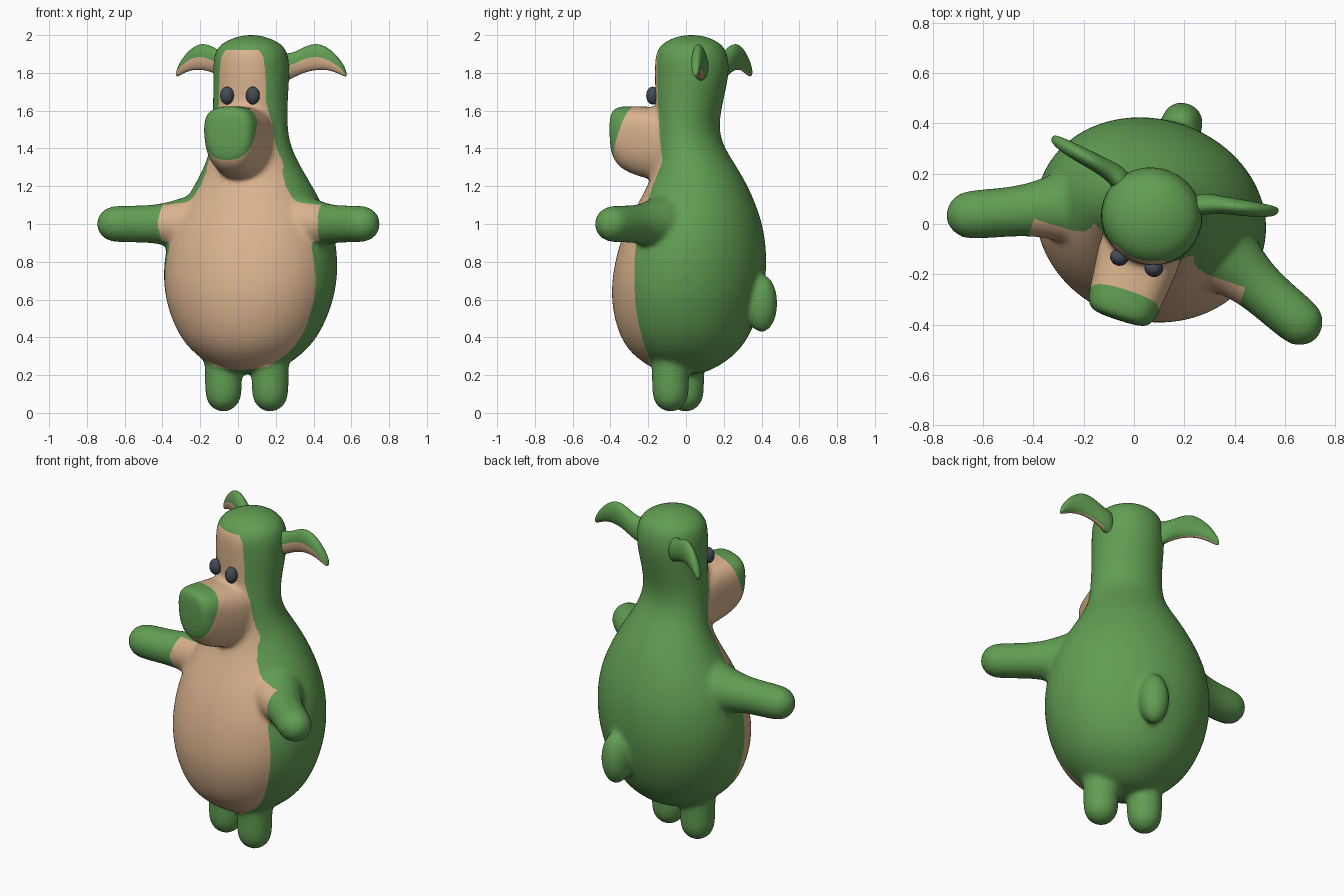
import bpy, bmesh, math
from mathutils import Vector, Matrix

cube = bpy.data.objects.get("Cube")
if cube:
    bpy.data.objects.remove(cube)

# The figure is built facing -y, then turned slightly
PLACE = Matrix.Translation((0.065, 0.015, 0)) @ Matrix.Rotation(math.radians(-18), 4, 'Z')


def material(name, rgb):
    m = bpy.data.materials.new(name)
    m.use_nodes = True
    m.diffuse_color = (*rgb, 1)
    m.node_tree.nodes["Principled BSDF"].inputs["Base Color"].default_value = (*rgb, 1)
    return m


GREEN = material("green fur", (0.12, 0.34, 0.085))
TAN = material("tan fur", (0.70, 0.45, 0.27))
DARK = material("dark eye", (0.055, 0.07, 0.09))


def link(name, bm, *mats):
    bmesh.ops.recalc_face_normals(bm, faces=bm.faces)
    mesh = bpy.data.meshes.new(name)
    bm.to_mesh(mesh)
    bm.free()
    for m in mats:
        mesh.materials.append(m)
    mesh.polygons.foreach_set("use_smooth", [True] * len(mesh.polygons))
    ob = bpy.data.objects.new(name, mesh)
    bpy.context.collection.objects.link(ob)
    return ob


def loft(bm, rings):
    """Skin a list of equal rings and close both ends."""
    loops = [[bm.verts.new(p) for p in r] for r in rings]
    n = len(loops[0])
    for a, b in zip(loops, loops[1:]):
        for i in range(n):
            j = (i + 1) % n
            bm.faces.new((a[i], a[j], b[j], b[i]))
    for cap in (loops[0], loops[-1]):
        bm.faces.new(cap)


def bake(ob):
    """Return the evaluated mesh and remove the helper object."""
    dg = bpy.context.evaluated_depsgraph_get()
    mesh = bpy.data.meshes.new_from_object(ob.evaluated_get(dg))
    bpy.data.objects.remove(ob)
    return mesh


def angles(n):
    return [2 * math.pi * i / n for i in range(n)]


def tube(bm, path, radii):
    path = [Vector(p) for p in path]
    d = (path[-1] - path[0]).normalized()
    # hemispherical tip
    tip, r = path[-1], radii[-1]
    for t in (30, 55, 75, 86):
        path.append(tip + d * r * math.sin(math.radians(t)))
        radii = radii + [r * math.cos(math.radians(t))]
    side = d.orthogonal().normalized()
    up = d.cross(side)
    loft(bm, [[p + (side * math.cos(a) + up * math.sin(a)) * r for a in angles(24)]
              for p, r in zip(path, radii)])


def power(x, e):
    return math.copysign(abs(x) ** e, x)


parts = bmesh.new()

# Body, neck and head: height, half width, front, back
profile = [(0.205, 0.06, -0.08, 0.05), (0.225, 0.16, -0.18, 0.12), (0.30, 0.275, -0.295, 0.24),
           (0.40, 0.375, -0.37, 0.32), (0.60, 0.46, -0.415, 0.39), (0.80, 0.475, -0.39, 0.412),
           (1.0, 0.437, -0.325, 0.392), (1.2, 0.32, -0.207, 0.314), (1.32, 0.25, -0.17, 0.24),
           (1.42, 0.215, -0.17, 0.175), (1.52, 0.203, -0.17, 0.152), (1.65, 0.2, -0.175, 0.18),
           (1.8, 0.205, -0.18, 0.218), (1.9, 0.2, -0.178, 0.208), (1.95, 0.17, -0.15, 0.18),
           (1.985, 0.10, -0.09, 0.12), (2.002, 0.03, -0.02, 0.05)]
loft(parts, [[(w * math.cos(a), (f + b) / 2 + (b - f) / 2 * math.sin(a), z) for a in angles(32)]
             for z, w, f, b in profile])

# Snout: depth, centre height, half width, half height
snout = [(-0.05, 1.42, 0.175, 0.19), (-0.19, 1.425, 0.16, 0.195), (-0.29, 1.44, 0.148, 0.185),
         (-0.36, 1.455, 0.142, 0.17), (-0.405, 1.475, 0.125, 0.145), (-0.418, 1.48, 0.08, 0.09)]
loft(parts, [[(w * power(math.cos(a), 0.75) * (1 + 0.16 * math.sin(a)), y,
               z + h * power(math.sin(a), 0.75)) for a in angles(32)] for y, z, w, h in snout])

# Arms and legs
for s in (-1, 1):
    tube(parts, [(s * 0.15, 0, 1.0), (s * 0.34, -0.05, 1.0), (s * 0.44, -0.095, 1.0),
                 (s * 0.55, -0.145, 1.0), (s * 0.685, -0.2, 1.0)], [0.2, 0.15, 0.11, 0.098, 0.1])
    tube(parts, [(s * 0.13, -0.06, 0.4), (s * 0.13, -0.06, 0.25), (s * 0.13, -0.06, 0.105)],
         [0.11, 0.098, 0.1])

# Tail stub
bmesh.ops.create_uvsphere(parts, u_segments=24, v_segments=16, radius=1,
                          matrix=Matrix.Translation((0, 0.405, 0.58))
                          @ Matrix.Diagonal((0.085, 0.085, 0.155, 1)))

# Blend all of it into one soft skin
ob = link("blend_helper", parts)
ob.modifiers.new("round", 'SUBSURF').levels = 2
rm = ob.modifiers.new("fuse", 'REMESH')
rm.mode = 'VOXEL'
rm.voxel_size = 0.014
sm = ob.modifiers.new("soften", 'SMOOTH')
sm.factor = 0.5
sm.iterations = 12
skin = bake(ob)

bm = bmesh.new()
bm.from_mesh(skin)
bpy.data.meshes.remove(skin)


def cut(co, no, keep):
    faces = [f for f in bm.faces if keep(f.calc_center_median())]
    geom = faces + list({e for f in faces for e in f.edges}) + list({v for f in faces for v in f.verts})
    bmesh.ops.bisect_plane(bm, geom=geom, dist=0.0005, plane_co=co, plane_no=no)


# Edge of the tan front as (height, depth)
edge = [(0.15, -0.19), (0.3, -0.145), (0.55, -0.165), (0.85, -0.17), (1.2, -0.125),
        (1.33, -0.08), (1.45, -0.105), (1.65, -0.13), (1.92, -0.137)]


def edge_at(z):
    for (z0, y0), (z1, y1) in zip(edge, edge[1:]):
        if z0 <= z <= z1:
            return y0 + (y1 - y0) * (z - z0) / (z1 - z0)
    return -9


def nose_at(z):
    return -0.29 - (1.63 - z) * 0.38


for (z0, y0), (z1, y1) in zip(edge, edge[1:]):
    cut((0, y0, z0), (0, z1 - z0, y0 - y1),
        lambda c: z0 - 0.01 < c.z < z1 + 0.01 and abs(c.x) < 0.46 and c.y < 0)
cut((0, 0, 1.92), (0, 0, 1), lambda c: c.y < -0.08)
cut((0, nose_at(1.63), 1.63), (0, 1, -0.38), lambda c: c.y < -0.22 and c.z > 1.25)

for f in bm.faces:
    c = f.calc_center_median()
    tan = c.y < edge_at(c.z) and abs(c.x) < 0.445
    nose = c.z > 1.3 and c.y < nose_at(c.z)
    f.material_index = 1 if tan and not nose else 0
bm.transform(PLACE)
link("body", bm, GREEN, TAN)

# Drooping ears: out, back, centre height, half height, half thickness
ear = [(0.12, 0.09, 1.82, 0.09, 0.06), (0.19, 0.13, 1.835, 0.065, 0.045),
       (0.25, 0.145, 1.87, 0.07, 0.036), (0.32, 0.158, 1.89, 0.073, 0.034),
       (0.39, 0.17, 1.872, 0.058, 0.031), (0.45, 0.183, 1.825, 0.038, 0.024),
       (0.475, 0.19, 1.79, 0.014, 0.012)]
for s, name in ((1, "left_ear"), (-1, "right_ear")):
    bm = bmesh.new()
    n = 16
    loft(bm, [[(s * x, y - t * math.cos(a), z - h * math.sin(a)) for a in angles(n)]
              for x, y, z, h, t in ear])
    bm.faces.ensure_lookup_table()
    # lower front quarter of each ring is the tan inner ear
    for i in range((len(ear) - 1) * n):
        if i // n > 0 and i % n < 5:
            bm.faces[i].material_index = 1
    helper = link("ear_helper", bm, GREEN, TAN)
    helper.modifiers.new("round", 'SUBSURF').levels = 2
    mesh = bake(helper)
    mesh.transform(PLACE)
    mesh.name = name
    bpy.context.collection.objects.link(bpy.data.objects.new(name, mesh))

# Eyes
for s, name in ((1, "left_eye"), (-1, "right_eye")):
    bm = bmesh.new()
    bmesh.ops.create_uvsphere(bm, u_segments=24, v_segments=16, radius=1,
                              matrix=PLACE @ Matrix.Translation((s * 0.072, -0.178, 1.68))
                              @ Matrix.Diagonal((0.037, 0.034, 0.047, 1)))
    link(name, bm, DARK)
